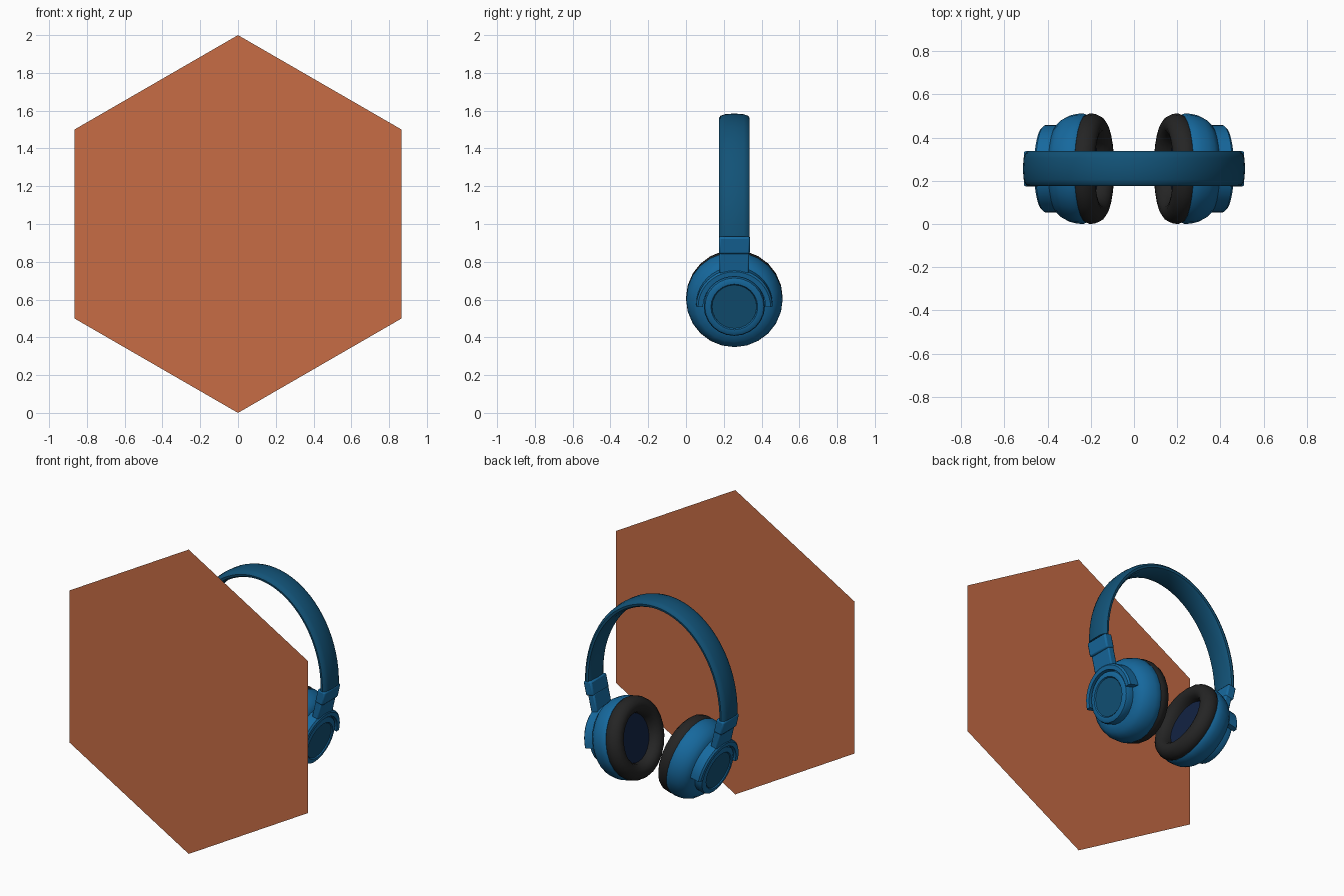
import bpy, bmesh, math
from mathutils import Matrix, Vector

if "Cube" in bpy.data.objects:
    bpy.data.objects.remove(bpy.data.objects["Cube"])


def material(name, rgb):
    m = bpy.data.materials.new(name)
    m.diffuse_color = (*rgb, 1)
    m.use_nodes = True
    m.node_tree.nodes["Principled BSDF"].inputs["Base Color"].default_value = m.diffuse_color
    return m


BLUE = material("blue_plastic", (0.008, 0.14, 0.34))
DARK_BLUE = material("dark_blue", (0.006, 0.085, 0.185))
BLACK = material("black_padding", (0.018, 0.018, 0.018))
NAVY = material("navy_fabric", (0.006, 0.016, 0.055))
ORANGE = material("orange_panel", (0.57, 0.15, 0.06))

YC = 0.256                                   # depth centre of the headphones
# Cup frame: local x runs outwards along the cup axis, local z up the arm
CUP = Matrix.Translation((0.225, YC, 0.605)) @ Matrix.Rotation(math.radians(13), 4, 'Y')


def finish(name, bm, mat, matrix=None, mirror=False, angle=35, bevel=0):
    bmesh.ops.recalc_face_normals(bm, faces=bm.faces)
    if matrix:
        bm.transform(matrix)
    me = bpy.data.meshes.new(name)
    bm.to_mesh(me)
    bm.free()
    me.materials.append(mat)
    ob = bpy.data.objects.new(name, me)
    bpy.context.collection.objects.link(ob)
    bpy.ops.object.select_all(action='DESELECT')
    ob.select_set(True)
    bpy.context.view_layer.objects.active = ob
    bpy.ops.object.shade_smooth_by_angle(angle=math.radians(angle))
    if bevel:
        b = ob.modifiers.new("bevel", 'BEVEL')
        b.width, b.segments, b.limit_method = bevel, 2, 'ANGLE'
    if mirror:
        ob.modifiers.new("mirror", 'MIRROR').use_mirror_merge = False
    return ob


def lathe(name, profile, mat, n=24, angle=35):
    """Spin (radius, axial) points round the cup axis; radius 0 closes an end."""
    bm = bmesh.new()
    rings = []
    for r, s in profile:
        if r == 0:
            rings.append([bm.verts.new((s, 0, 0))] * n)
        else:
            rings.append([bm.verts.new((s, r * math.sin(math.tau * i / n),
                                        r * math.cos(math.tau * i / n))) for i in range(n)])
    for a, b in zip(rings, rings[1:]):
        for i in range(n):
            j = (i + 1) % n
            bm.faces.new(list(dict.fromkeys((a[i], a[j], b[j], b[i]))))
    return finish(name, bm, mat, CUP, True, angle)


def sweep(name, sections, mat, **kw):
    """Skin a list of closed cross-sections and cap both ends."""
    bm = bmesh.new()
    rings = [[bm.verts.new(p) for p in sec] for sec in sections]
    n = len(rings[0])
    for a, b in zip(rings, rings[1:]):
        for i in range(n):
            bm.faces.new((a[i], a[(i + 1) % n], b[(i + 1) % n], b[i]))
    bm.faces.new(rings[0])
    bm.faces.new(rings[-1])
    return finish(name, bm, mat, **kw)


def box(name, centre, size, mat, bevel):
    bm = bmesh.new()
    bmesh.ops.create_cube(bm, size=1, matrix=Matrix.Translation(centre) @ Matrix.Diagonal((*size, 1)))
    return finish(name, bm, mat, CUP, True, bevel=bevel)


# Flat hexagonal panel in front
bm = bmesh.new()
bm.faces.new([bm.verts.new((math.sin(k * math.pi / 3), -0.512, 1 + math.cos(k * math.pi / 3)))
              for k in range(6)])
finish("hexagon_panel", bm, ORANGE)

# Headband: rounded strap swept along a half ellipse
strap = [(0, 0), (-0.004, 0.05), (-0.012, 0.073), (-0.024, 0.081), (-0.038, 0.078), (-0.048, 0.06),
         (-0.052, 0), (-0.048, -0.06), (-0.038, -0.078), (-0.024, -0.081), (-0.012, -0.073), (-0.004, -0.05)]
sections = []
for i in range(41):
    t = math.radians(-1.5 + 183 * i / 40)
    p = Vector((0.515 * math.cos(t), YC, 0.95 + 0.635 * math.sin(t)))
    nrm = Vector((0.635 * math.cos(t), 0, 0.515 * math.sin(t))).normalized()
    sections.append([p + nrm * o + Vector((0, w, 0)) for o, w in strap])
sweep("headband", sections, DARK_BLUE, angle=40)

# Ear cups
lathe("ear_cup_shell", [(0.15, -0.005), (0.25, -0.005), (0.256, 0.01), (0.254, 0.04), (0.246, 0.075),
                        (0.23, 0.105), (0.205, 0.13), (0.16, 0.14), (0, 0.14)], BLUE)
lathe("ear_cushion", [(0.15, 0), (0.246, 0), (0.256, -0.02), (0.254, -0.045), (0.243, -0.07),
                      (0.222, -0.086), (0.2, -0.09), (0.178, -0.084), (0.16, -0.065),
                      (0.152, -0.04), (0.15, 0)], BLACK, angle=60)
lathe("cushion_lining", [(0.156, -0.025), (0, -0.025)], NAVY)
lathe("outer_cap", [(0.16, 0.13), (0.162, 0.175), (0.156, 0.19), (0.142, 0.197), (0.124, 0.197),
                    (0.118, 0.188), (0, 0.188)], BLUE)
lathe("cap_disc", [(0.119, 0.186), (0.118, 0.191), (0, 0.191)], DARK_BLUE)

# Yoke: half ring over each cap
fork = []
for i in range(21):
    t = math.pi * i / 20
    fork.append([(s, r * math.cos(t), r * math.sin(t))
                 for r, s in ((0.166, 0.115), (0.202, 0.115), (0.202, 0.19), (0.192, 0.2), (0.166, 0.2))])
sweep("yoke", fork, BLUE, matrix=CUP, mirror=True)

# Arms joining the yoke to the headband
box("lower_arm", (0.172, 0, 0.24), (0.046, 0.156, 0.12), BLUE, 0.008)
box("arm_sleeve", (0.178, 0, 0.335), (0.058, 0.164, 0.092), BLUE, 0.01)
